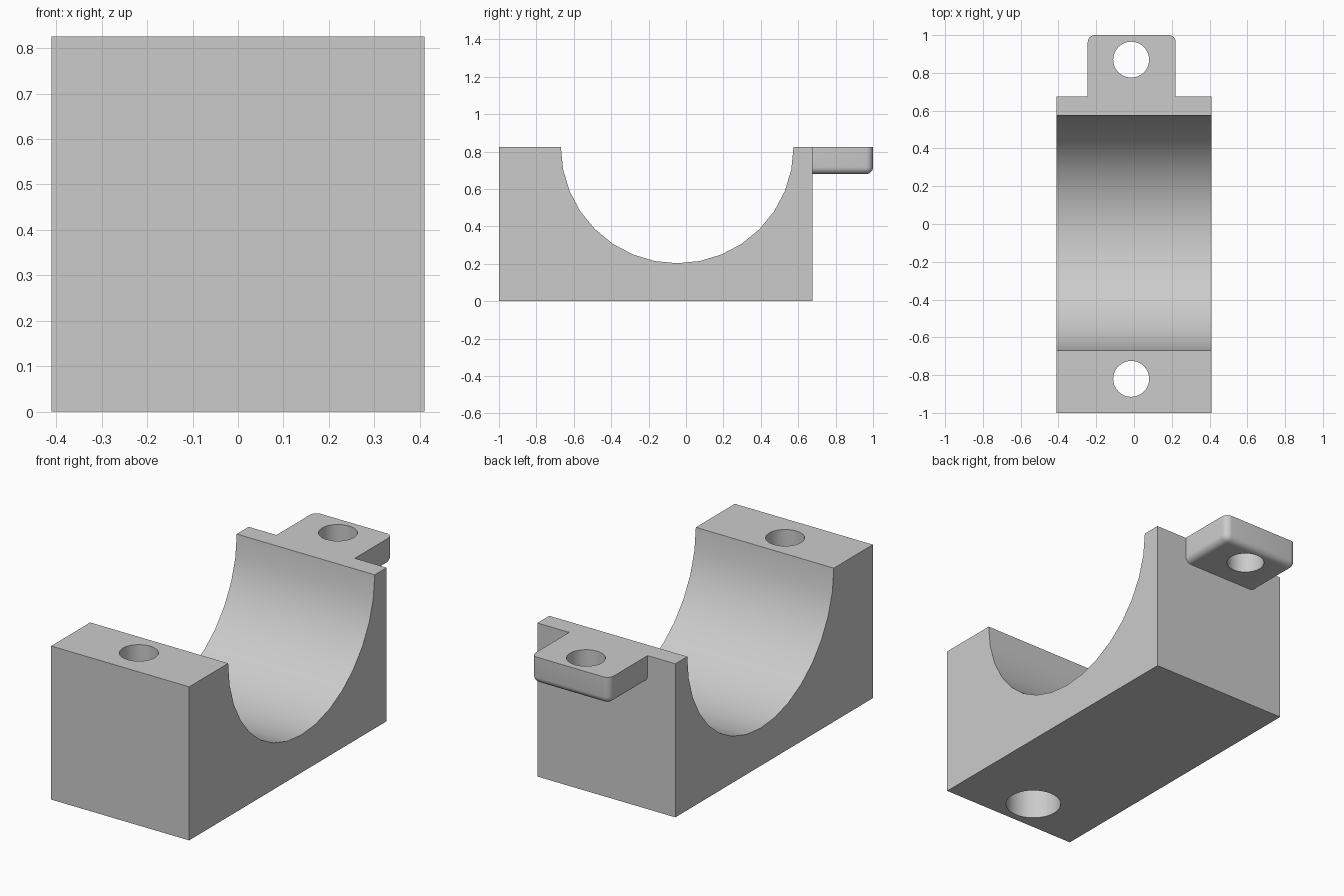
import bpy
import bmesh
from math import pi, sin, cos, radians

if "Cube" in bpy.data.objects:
    bpy.data.objects.remove(bpy.data.objects["Cube"])

HALF_WIDTH, HEIGHT, BACK = 0.41, 0.825, 0.676
HOLE_X, HOLE_R = -0.015, 0.095

grey = bpy.data.materials.new("plain_grey")
grey.use_nodes = True
colour = (0.6, 0.6, 0.6, 1)
grey.diffuse_color = colour
grey.node_tree.nodes["Principled BSDF"].inputs["Base Color"].default_value = colour


def add_object(name, bm):
    bmesh.ops.recalc_face_normals(bm, faces=bm.faces)
    mesh = bpy.data.meshes.new(name)
    bm.to_mesh(mesh)
    bm.free()
    mesh.materials.append(grey)
    obj = bpy.data.objects.new(name, mesh)
    bpy.context.collection.objects.link(obj)
    return obj


def activate(obj):
    bpy.ops.object.select_all(action="DESELECT")
    obj.select_set(True)
    bpy.context.view_layer.objects.active = obj


def drill(obj, y, radius, bottom, top):
    """Cut a vertical round hole, then discard the cutter."""
    bpy.ops.mesh.primitive_cylinder_add(
        vertices=48, radius=radius, depth=top - bottom,
        location=(HOLE_X, y, (top + bottom) / 2))
    cutter = bpy.context.object
    cutter.hide_render = True
    cutter.data.materials.append(grey)
    mod = obj.modifiers.new("hole", "BOOLEAN")
    mod.operation, mod.solver, mod.object = "DIFFERENCE", "EXACT", cutter
    activate(obj)
    bpy.ops.object.modifier_apply(modifier=mod.name)
    bpy.data.objects.remove(cutter)


def finish(obj):
    activate(obj)
    bpy.ops.object.shade_smooth_by_angle(angle=radians(35))


# Saddle block: side profile with a half-round cradle, extruded across x
cradle_y, cradle_r, steps = -0.047, 0.622, 16
profile = [(-1, HEIGHT), (-1, 0), (BACK, 0), (BACK, HEIGHT)]
for i in range(steps + 1):
    a = pi * i / steps
    profile.append((cradle_y + cradle_r * cos(a), HEIGHT - cradle_r * sin(a)))
bm = bmesh.new()
face = bm.faces.new([bm.verts.new((-HALF_WIDTH, y, z)) for y, z in profile])
extruded = bmesh.ops.extrude_face_region(bm, geom=[face])["geom"]
bmesh.ops.translate(bm, vec=(2 * HALF_WIDTH, 0, 0),
                    verts=[v for v in extruded if isinstance(v, bmesh.types.BMVert)])
block = add_object("saddle_block", bm)

# Bolt hole with a wider counterbore from below
drill(block, -0.82, HOLE_R, -0.1, HEIGHT + 0.1)
drill(block, -0.82, 0.14, -0.1, 0.6)
finish(block)

# Rear lug: rounded everywhere except its top rim and the joint with the block
x0, x1, z0 = -0.245, 0.221, 0.68
bm = bmesh.new()
bmesh.ops.create_cube(bm, size=1)
for v in bm.verts:
    v.co = (x1 if v.co.x > 0 else x0,
            1 if v.co.y > 0 else BACK,
            HEIGHT if v.co.z > 0 else z0)


def is_rounded(edge):
    on_top = all(v.co.z > HEIGHT - 0.01 for v in edge.verts)
    on_joint = all(v.co.y < BACK + 0.01 for v in edge.verts)
    return not on_top and not on_joint


bmesh.ops.bevel(bm, geom=[e for e in bm.edges if is_rounded(e)],
                offset=0.037, segments=6, profile=0.5, affect="EDGES")
lug = add_object("rear_lug", bm)
drill(lug, 0.87, HOLE_R, z0 - 0.1, HEIGHT + 0.1)
finish(lug)
